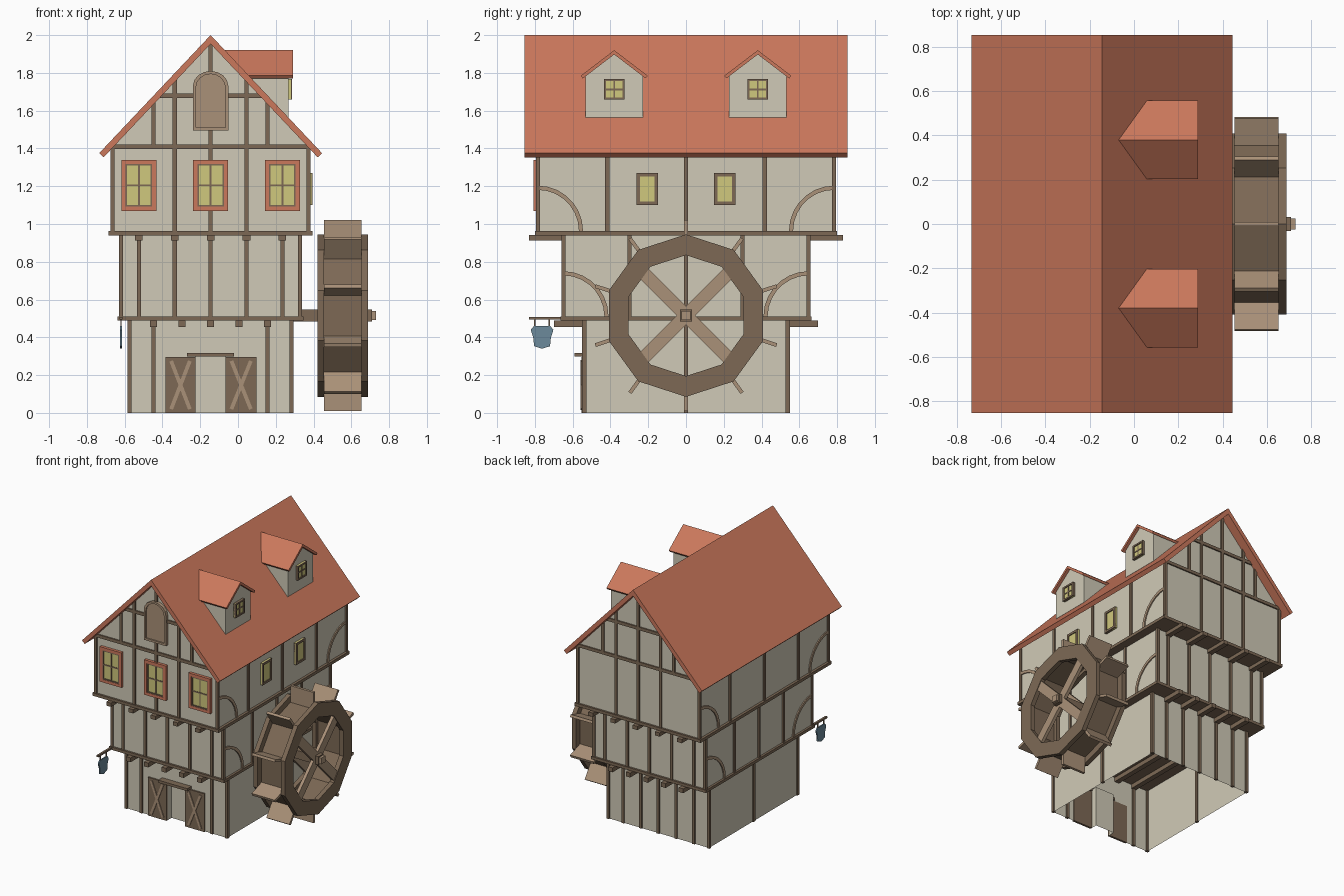
import bpy, bmesh, math
from mathutils import Vector

if "Cube" in bpy.data.objects:
    bpy.data.objects.remove(bpy.data.objects["Cube"])


def material(name, rgb):
    m = bpy.data.materials.new(name)
    lin = [((c / 255 + 0.055) / 1.055) ** 2.4 for c in rgb]
    m.diffuse_color = (*lin, 1)
    m.use_nodes = True
    m.node_tree.nodes["Principled BSDF"].inputs["Base Color"].default_value = m.diffuse_color
    return m


PLASTER = material("plaster", (208, 202, 183))
TIMBER = material("dark timber", (125, 105, 85))
TAN = material("light timber", (170, 145, 120))
RED = material("red tile", (203, 120, 92))
GLASS = material("yellow glass", (208, 200, 125))
BLUE = material("blue sign", (108, 138, 155))

parts = {}   # name -> (bmesh, material); everything with one name joins one object
CX = -0.145  # house centre line
SLOPE = 1.06


def prism(name, mat, axis, pts, a, b, caps=True):
    """Extrude a 2D outline along an axis: x uses (y,z), y uses (x,z), z uses (x,y)."""
    bm = parts.setdefault(name, (bmesh.new(), mat))[0]

    def to3(p, d):
        return {"x": (d, *p), "y": (p[0], d, p[1]), "z": (*p, d)}[axis]
    lo = [bm.verts.new(to3(p, a)) for p in pts]
    hi = [bm.verts.new(to3(p, b)) for p in pts]
    n = len(pts)
    for i in range(n):
        j = (i + 1) % n
        bm.faces.new((lo[i], lo[j], hi[j], hi[i]))
    if caps:
        bm.faces.new(lo[::-1])
        bm.faces.new(hi)


def rect(u0, u1, v0, v1):
    return [(u0, v0), (u1, v0), (u1, v1), (u0, v1)]


def box(name, mat, x0, x1, y0, y1, z0, z1):
    prism(name, mat, "z", rect(x0, x1, y0, y1), z0, z1)


def bar(p, q, w):
    p, q = Vector(p), Vector(q)
    d = (q - p).normalized() * w / 2
    s = Vector((-d.y, d.x))
    return [tuple(v) for v in (p - s, q - s, q + s, p + s)]


def frame(name, mat, axis, u, v, w, h, t, a, b):
    for r in (rect(u - w / 2, u - w / 2 + t, v - h / 2, v + h / 2),
              rect(u + w / 2 - t, u + w / 2, v - h / 2, v + h / 2),
              rect(u - w / 2 + t, u + w / 2 - t, v - h / 2, v - h / 2 + t),
              rect(u - w / 2 + t, u + w / 2 - t, v + h / 2 - t, v + h / 2)):
        prism(name, mat, axis, r, a, b)


def window(name, axis, u, v, w, h, t, wall, out, cross=True):
    """Glass, timber frame and glazing bars on a wall; out is the signed outward unit."""
    prism(name + "_glass", GLASS, axis, rect(u - w / 2, u + w / 2, v - h / 2, v + h / 2),
          wall - out * .005, wall + out * .013)
    frame(name + "_frame", TIMBER, axis, u, v, w, h, t, wall, wall + out * .02)
    if cross:
        prism(name + "_bars", TIMBER, axis, rect(u - .005, u + .005, v - h / 2, v + h / 2), wall, wall + out * .016)
        prism(name + "_bars", TIMBER, axis, rect(u - w / 2, u + w / 2, v - .005, v + .005), wall, wall + out * .016)


# Storey walls: ground floor is open below, with a shallow doorway notch
hx1, hy1, hx2, hy2, hx3, hy3 = .43, .54, .475, .65, .52, .785
d0, d1 = -.225, -.065
x0, x1 = CX - hx1, CX + hx1
prism("ground_walls", PLASTER, "z", [(x0, -hy1), (d0, -hy1), (d0, -hy1 + .05), (d1, -hy1 + .05),
      (d1, -hy1), (x1, -hy1), (x1, hy1), (x0, hy1)], 0, .3, False)
prism("ground_upper_walls", PLASTER, "z", rect(x0, x1, -hy1, hy1), .3, .49, False)
box("doorway_top", PLASTER, d0, d1, -hy1, -hy1 + .05, .3, .31)
box("middle_walls", PLASTER, CX - hx2, CX + hx2, -hy2, hy2, .5, .95)
eave = 1.97 - SLOPE * hx3
prism("upper_walls", PLASTER, "y", [(CX - hx3, .95), (CX + hx3, .95), (CX + hx3, eave),
      (CX, 1.97), (CX - hx3, eave)], -hy3, hy3)

# Floor plates and the joists running through under each overhang
box("middle_floor", TIMBER, CX - .492, CX + .492, -.665, .665, .488, .51)
box("upper_floor", TIMBER, CX - .54, CX + .54, -.80, .80, .94, .963)
for k in range(-2, 3):
    x = CX + k * .151
    box("lower_joists", TIMBER, x - .019, x + .019, -.70, .70, .455, .489)
    x = CX + k * .19
    box("upper_joists", TIMBER, x - .02, x + .02, -.83, .83, .912, .941)

# Timber posts: corners, side walls, front and back
W = .011
for hx, hy, z0, z1, ys, xs in (
        (hx1, hy1, 0, .49, (0,), (-.302, .302)),
        (hx2, hy2, .51, .94, (-.3, 0, .3), (-.38, -.19, 0, .19, .38)),
        (hx3, hy3, .963, eave, (-.417, 0, .417), (-.19, 0, .19))):
    for s in (-1, 1):
        for t in (-1, 1):
            cx, cy = CX + s * (hx - .001), t * (hy - .001)
            box("corner_posts", TIMBER, cx - W, cx + W, cy - W, cy + W, z0, z1)
        for y in ys:
            x = CX + s * hx
            box("side_posts", TIMBER, x - .01, x + .01, y - W, y + W, z0, z1)
        for dx in xs:
            x = CX + dx
            box("gable_wall_posts", TIMBER, x - W, x + W, s * hy - .01, s * hy + .01, z0, z1)
for dx in (-.151, 0, .151):
    box("gable_wall_posts", TIMBER, CX + dx - W, CX + dx + W, hy1 - .01, hy1 + .01, 0, .49)

# Gable framing
for s in (-1, 1):
    a, b = s * hy3 - .01, s * hy3 + .01
    for z in (1.41, 1.68):
        h = min((1.97 - z) / SLOPE, hx3)
        box("gable_rails", TIMBER, CX - h, CX + h, a, b, z - .012, z + .012)
    for dx in (-.302, -.19, 0, .19, .302):
        top = 1.965 - SLOPE * abs(dx)
        box("gable_posts", TIMBER, CX + dx - W, CX + dx + W, a, b, eave, top)

# Curved corner braces on both long sides
for s in (-1, 1):
    for t in (-1, 1):
        for hx, hy, z in ((hx2, hy2, .51), (hx3, hy3, .963)):
            arc = [(r, i * math.pi / 14) for r, rng in ((.218, range(8)), (.24, range(7, -1, -1))) for i in rng]
            pts = [(t * (hy - r * math.cos(a)), z + r * math.sin(a)) for r, a in arc]
            x = CX + s * hx
            prism("curved_braces", TAN, "x", pts, x - .008, x + .008)

# Main roof
def chevron(c, half, peak, drop, t):
    k = drop / half
    n = math.hypot(1, k)
    ox, oz = t * k / n, t / n
    return [(c - half, peak - drop), (c, peak), (c + half, peak - drop),
            (c + half - ox, peak - drop - oz), (c, peak - t * n), (c - half + ox, peak - drop - oz)]


prism("main_roof", RED, "y", chevron(CX, .59, 2.0, .625, .032), -.855, .855)

# Dormers
for c in (-.38, .38):
    prism("dormer_walls", PLASTER, "x", [(c - .153, 1.565), (c + .153, 1.565), (c + .153, 1.79),
          (c, 1.90), (c - .153, 1.79)], 0, .267)
    prism("dormer_roofs", RED, "x", chevron(c, .177, 1.92, .135, .018), -.07, .29)
    window("dormer_window", "x", c, 1.713, .11, .11, .012, .267, 1)

# Front windows with red surrounds, and the side windows
for dx in (-.38, 0, .38):
    window("front_window", "y", CX + dx, 1.205, .145, .23, .01, -hy3, -1)
    frame("red_window_surrounds", RED, "y", CX + dx, 1.205, .185, .27, .022, -hy3, -hy3 - .022)
for y in (-.205, .205):
    window("side_window", "x", y, 1.185, .112, .168, .017, CX + hx3, 1, False)

# Arched gable shutter
def arch(w, z0, z1, rise):
    return [(CX - w, z0), (CX + w, z0)] + [
        (CX + w * math.cos(i * math.pi / 8), z1 - rise + rise * math.sin(i * math.pi / 8)) for i in range(9)]


prism("gable_shutter", TAN, "y", arch(.08, 1.51, 1.795, .075), -hy3, -hy3 - .014)
outer, inner = arch(.094, 1.495, 1.81, .08), arch(.078, 1.511, 1.794, .072)
for i in range(len(outer)):
    j = (i + 1) % len(outer)
    if (Vector(outer[i]) - Vector(outer[j])).length > .001:
        prism("gable_shutter_frame", TAN, "y", [outer[i], outer[j], inner[j], inner[i]], -hy3, -hy3 - .024)

# Double door leaves with cross braces, and the lintel
for a, b in ((-.384, -.225), (-.065, .098)):
    box("door_leaves", TIMBER, a, b, -hy1 - .012, -hy1 + .004, 0, .295)
    for p, q in (((a + .03, .02), (b - .03, .275)), ((a + .03, .275), (b - .03, .02))):
        prism("door_braces", TAN, "y", bar(p, q, .02), -hy1 - .018, -hy1)
box("door_lintel", TIMBER, -.27, -.02, -.59, -hy1 + .01, .298, .318)

# Hanging sign
box("sign_bracket", TIMBER, -.627, -.611, -.83, -.65, .494, .508)
for y in (-.80, -.725):
    box("sign_hangers", TIMBER, -.622, -.616, y - .004, y + .004, .45, .496)
half = [(0, .34), (.042, .353), (.047, .40), (.06, .44), (.043, .46)]
prism("hanging_sign", BLUE, "x", [(-.762 + u, v) for u, v in half] +
      [(-.762 - u, v) for u, v in half[:0:-1]], -.624, -.614)

# Water wheel: ten-sided rims, drum, paddles, spokes and axle
WZ = .515


def polar(r, deg):
    a = math.radians(deg)
    return (r * math.cos(a), WZ + r * math.sin(a))


def ring(name, mat, r0, r1, a, b):
    bm = parts.setdefault(name, (bmesh.new(), mat))[0]
    vs = [[bm.verts.new((x, *polar(r, 90 + 36 * i))) for r, x in ((r0, a), (r1, a), (r1, b), (r0, b))]
          for i in range(10)]
    for i in range(10):
        for k in range(4):
            m = (k + 1) % 4
            bm.faces.new((vs[i][k], vs[i][m], vs[(i + 1) % 10][m], vs[(i + 1) % 10][k]))


ring("wheel_rims", TIMBER, .32, .43, .42, .455)
ring("wheel_rims", TIMBER, .32, .43, .653, .688)
ring("wheel_drum", TIMBER, .345, .38, .453, .655)
for i in range(10):
    prism("wheel_paddles", TAN, "x", bar(polar(.36, 90 + 36 * i), polar(.505, 90 + 36 * i), .02), .455, .653)
for a, b in ((.425, .45), (.658, .683)):
    for ang in (45, 135, 225, 315):
        prism("wheel_spokes", TAN, "x", bar(polar(.02, ang), polar(.34, ang), .07), a, b)
box("wheel_axle", TIMBER, .25, .71, -.032, .032, WZ - .032, WZ + .032)
box("axle_tip", TAN, .70, .73, -.024, .024, WZ - .024, WZ + .024)

# Turn every collected part into an object
for name, (bm, mat) in parts.items():
    bmesh.ops.recalc_face_normals(bm, faces=bm.faces)
    me = bpy.data.meshes.new(name)
    bm.to_mesh(me)
    bm.free()
    me.materials.append(mat)
    bpy.context.collection.objects.link(bpy.data.objects.new(name, me))
